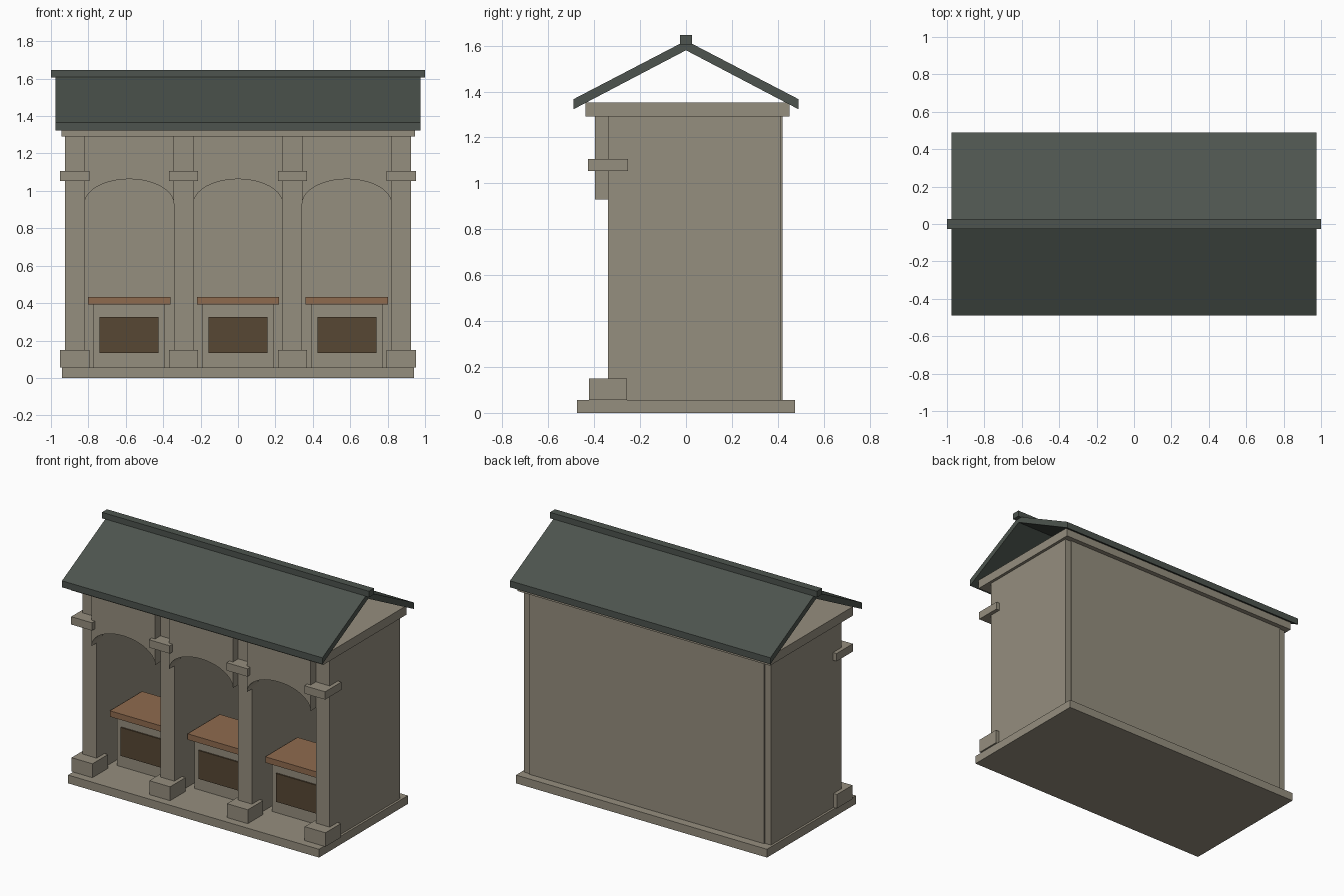
import bpy, math

if "Cube" in bpy.data.objects:
    bpy.data.objects.remove(bpy.data.objects["Cube"])


def srgb(r, g, b):
    def lin(c):
        c /= 255
        return c / 12.92 if c <= 0.04045 else ((c + 0.055) / 1.055) ** 2.4
    return (lin(r), lin(g), lin(b), 1)


def material(name, rgb):
    m = bpy.data.materials.new(name)
    m.diffuse_color = srgb(*rgb)
    m.use_nodes = True
    m.node_tree.nodes["Principled BSDF"].inputs["Base Color"].default_value = m.diffuse_color
    return m


stone = material("stone", (149, 142, 126))
slate = material("roof slate", (77, 84, 78))
wood = material("counter wood", (143, 107, 78))
dark = material("dark panel", (87, 71, 51))


def prism(name, profile, mat, axis, lo, hi):
    """Extrude a 2D profile along x (profile is y,z) or y (profile is x,z)."""
    def place(p, t):
        return (t, p[0], p[1]) if axis == "x" else (p[0], t, p[1])
    n = len(profile)
    verts = [place(p, lo) for p in profile] + [place(p, hi) for p in profile]
    faces = [list(range(n))[::-1], list(range(n, 2 * n))]
    faces += [[i, (i + 1) % n, n + (i + 1) % n, n + i] for i in range(n)]
    if axis == "y":
        faces = [f[::-1] for f in faces]
    me = bpy.data.meshes.new(name)
    me.from_pydata(verts, [], faces)
    me.materials.append(mat)
    ob = bpy.data.objects.new(name, me)
    bpy.context.collection.objects.link(ob)
    return ob


def box(name, x0, x1, y0, y1, z0, z1, mat):
    return prism(name, [(y0, z0), (y1, z0), (y1, z1), (y0, z1)], mat, "x", x0, x1)


# Floor plinth, back wall and ceiling slab
box("plinth", -0.94, 0.94, -0.476, 0.476, 0, 0.056, stone)
box("back_wall", -0.88, 0.88, 0.36, 0.42, 0.056, 1.291, stone)
box("cornice_slab", -0.945, 0.945, -0.438, 0.452, 1.291, 1.352, stone)

# Partition walls with foot blocks and capital bands
for i in range(4):
    x = -0.873 + 0.582 * i
    box("partition_wall", x - 0.052, x + 0.052, -0.34, 0.412, 0.056, 1.291, stone)
    box("foot_block", x - 0.078, x + 0.078, -0.422, -0.257, 0.056, 0.15, stone)
    box("capital_band", x - 0.078, x + 0.078, -0.426, -0.252, 1.053, 1.106, stone)

# Bays: arch panel, counter body, wooden top and dark front plate
for i in range(3):
    x = -0.582 + 0.582 * i
    w = 0.239
    # Each arch is built as one outline: top corners plus a half ellipse
    outline = [(x + w, 1.291), (x - w, 1.291)]
    for k in range(21):
        a = math.pi * (1 - k / 20)
        outline.append((x + w * math.cos(a), 0.93 + 0.133 * math.sin(a)))
    prism("arch_panel", outline, stone, "y", -0.396, -0.284)
    box("counter_body", x - 0.193, x + 0.193, -0.19, 0.09, 0.056, 0.392, stone)
    box("counter_top", x - 0.22, x + 0.22, -0.225, 0.12, 0.392, 0.432, wood)
    box("counter_panel", x - 0.158, x + 0.158, -0.199, -0.19, 0.134, 0.326, dark)

# Open gable roof with ridge beam
prism("roof", [(-0.49, 1.323), (0, 1.58), (0.49, 1.323), (0.49, 1.367),
               (0, 1.622), (-0.49, 1.367)], slate, "x", -0.975, 0.975)
box("ridge_beam", -1, 1, -0.027, 0.027, 1.606, 1.647, slate)
